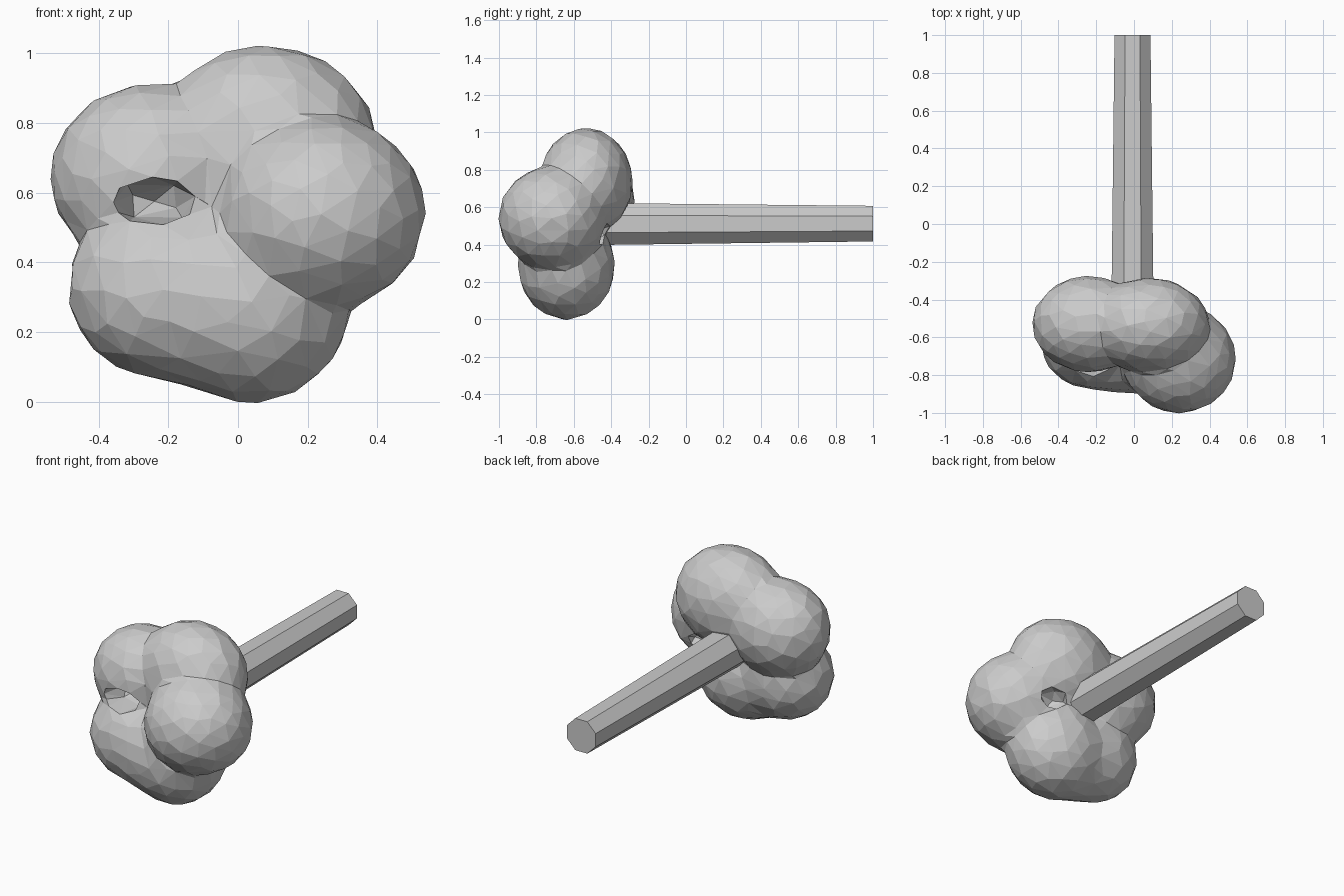
import bpy, bmesh, math
from mathutils import Matrix

if "Cube" in bpy.data.objects:
    bpy.data.objects.remove(bpy.data.objects["Cube"])

def obj_from(bm, name):
    me = bpy.data.meshes.new(name)
    bm.to_mesh(me)
    bm.free()
    ob = bpy.data.objects.new(name, me)
    bpy.context.collection.objects.link(ob)
    return ob

def blobs(name, items, subdivisions):
    bm = bmesh.new()
    for c, r in items:
        m = Matrix.Translation(c) @ Matrix.Diagonal((*r, 1))
        bmesh.ops.create_icosphere(bm, subdivisions=subdivisions, radius=1.0, matrix=m)
    return obj_from(bm, name)

# Foliage lobes: centre, radii
foliage = blobs("foliage", [
    ((0.24, -0.715, 0.54), (0.302, 0.29, 0.28)),     # front right
    ((0.08, -0.535, 0.735), (0.322, 0.253, 0.29)),   # top
    ((-0.24, -0.53, 0.645), (0.302, 0.257, 0.272)),  # left
    ((-0.20, -0.635, 0.325), (0.292, 0.245, 0.265)), # lower left
    ((-0.08, -0.645, 0.30), (0.28, 0.25, 0.27)),     # filler between lower lobes
    ((0.035, -0.64, 0.285), (0.292, 0.262, 0.29)),   # bottom
], 3)

# Hollows between the lobes: front left crease, and right side beside the trunk
hollows = blobs("hollow_cutter", [
    ((-0.24, -0.77, 0.575), (0.12, 0.17, 0.07)),
    ((0.21, -0.45, 0.46), (0.09, 0.09, 0.06)),
], 2)
hollows.hide_render = True
hollows.hide_viewport = True

# Fuse the lobes into one lump with softened creases, then reduce to facets
mod = foliage.modifiers.new("fuse", 'REMESH')
mod.mode = 'VOXEL'
mod.voxel_size = 0.025
mod = foliage.modifiers.new("soften", 'SMOOTH')
mod.factor = 0.5
mod.iterations = 6
mod = foliage.modifiers.new("hollows", 'BOOLEAN')
mod.operation = 'DIFFERENCE'
mod.object = hollows
mod = foliage.modifiers.new("facets", 'DECIMATE')
mod.ratio = 0.055

# Trunk: tapered octagon running back along y
bm = bmesh.new()
rings = []
for y, r, z in ((-0.52, 0.122, 0.51), (1.0, 0.103, 0.512)):
    rings.append([bm.verts.new((-0.008 + r * math.cos(a), y, z + r * math.sin(a)))
                  for a in (math.pi / 8 + i * math.pi / 4 for i in range(8))])
for i in range(8):
    j = (i + 1) % 8
    bm.faces.new((rings[0][i], rings[0][j], rings[1][j], rings[1][i]))
bm.faces.new(rings[0])
bm.faces.new(rings[1])
bmesh.ops.recalc_face_normals(bm, faces=bm.faces)
obj_from(bm, "trunk")
